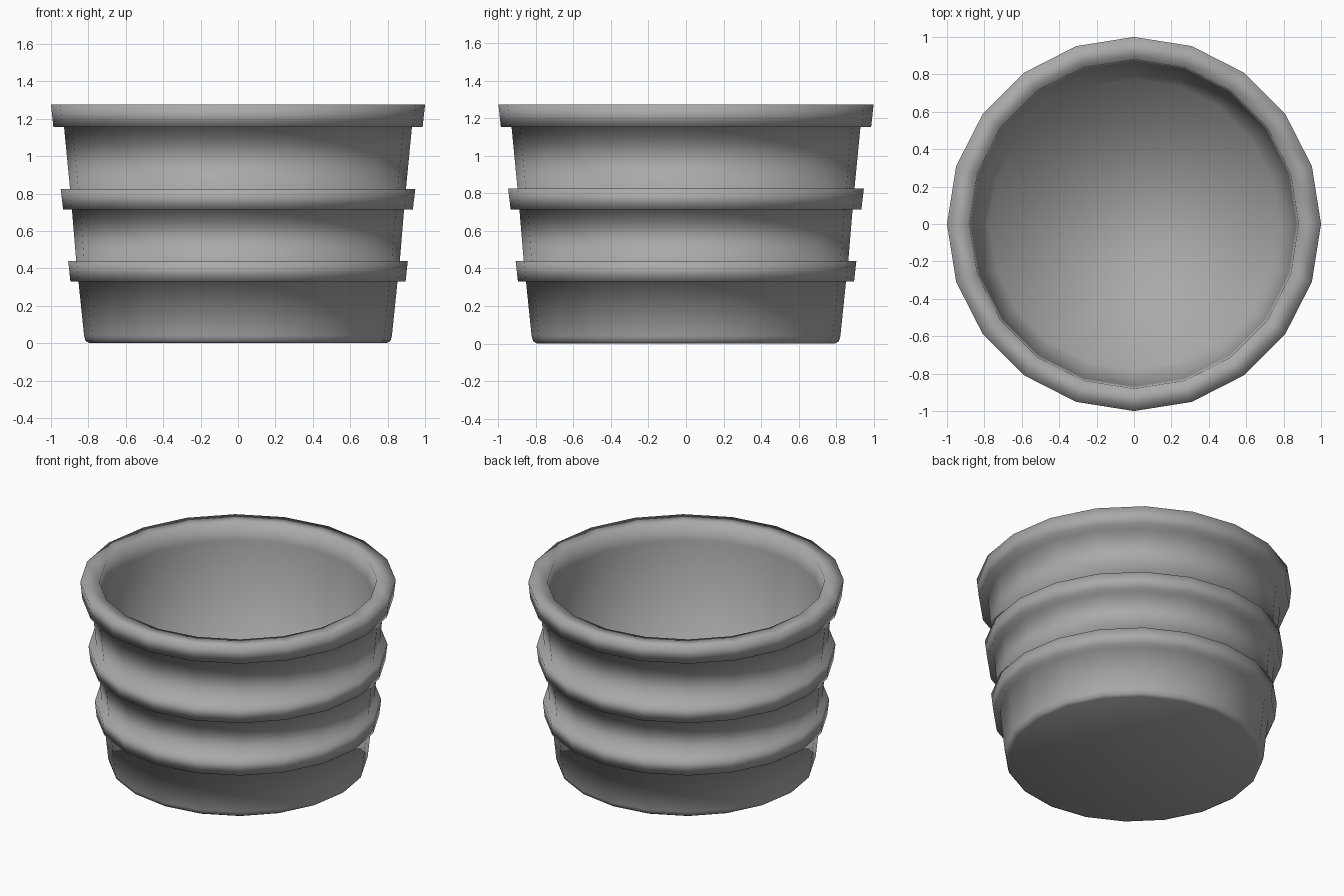
import bpy
import bmesh
from math import cos, sin, tau

cube = bpy.data.objects.get("Cube")
if cube:
    bpy.data.objects.remove(cube, do_unlink=True)

SIDES = 20

# Single grey material
grey = bpy.data.materials.new("plain_grey")
grey.use_nodes = True
colour = (0.4, 0.4, 0.4, 1.0)
grey.diffuse_color = colour
grey.node_tree.nodes["Principled BSDF"].inputs["Base Color"].default_value = colour


def ridge(low, high, wall_low, wall_high, out_low, out_high):
    """Profile points of a raised band around the wall."""
    return [(wall_low, low), (out_low, low), (out_high, high), (wall_high, high)]


def lathe(name, profile):
    """Revolve a profile and close both ends with flat discs."""
    bm = bmesh.new()
    rings = [[bm.verts.new((r * cos(tau * i / SIDES), r * sin(tau * i / SIDES), z))
              for i in range(SIDES)] for r, z in profile]
    for a, b in zip(rings, rings[1:]):
        for i in range(SIDES):
            j = (i + 1) % SIDES
            bm.faces.new((a[i], a[j], b[j], b[i]))
    bm.faces.new(rings[0][::-1])
    bm.faces.new(rings[-1])
    for face in bm.faces:
        face.smooth = True
    mesh = bpy.data.meshes.new(name)
    bm.to_mesh(mesh)
    bm.free()
    mesh.materials.append(grey)
    obj = bpy.data.objects.new(name, mesh)
    bpy.context.collection.objects.link(obj)
    return obj


# Outer wall from the rounded base upward, with two bands
profile = [(0.795, 0.0), (0.815, 0.012), (0.823, 0.04)]
profile += ridge(0.33, 0.44, 0.853, 0.865, 0.896, 0.908)
profile += ridge(0.715, 0.825, 0.888, 0.898, 0.935, 0.948)
# Thick rim
profile += [(0.93, 1.155), (0.987, 1.155), (1.0, 1.275), (0.88, 1.275)]
# Inner wall down to the floor
profile += [(0.868, 1.155), (0.775, 0.06)]

lathe("ribbed_tub", profile)
